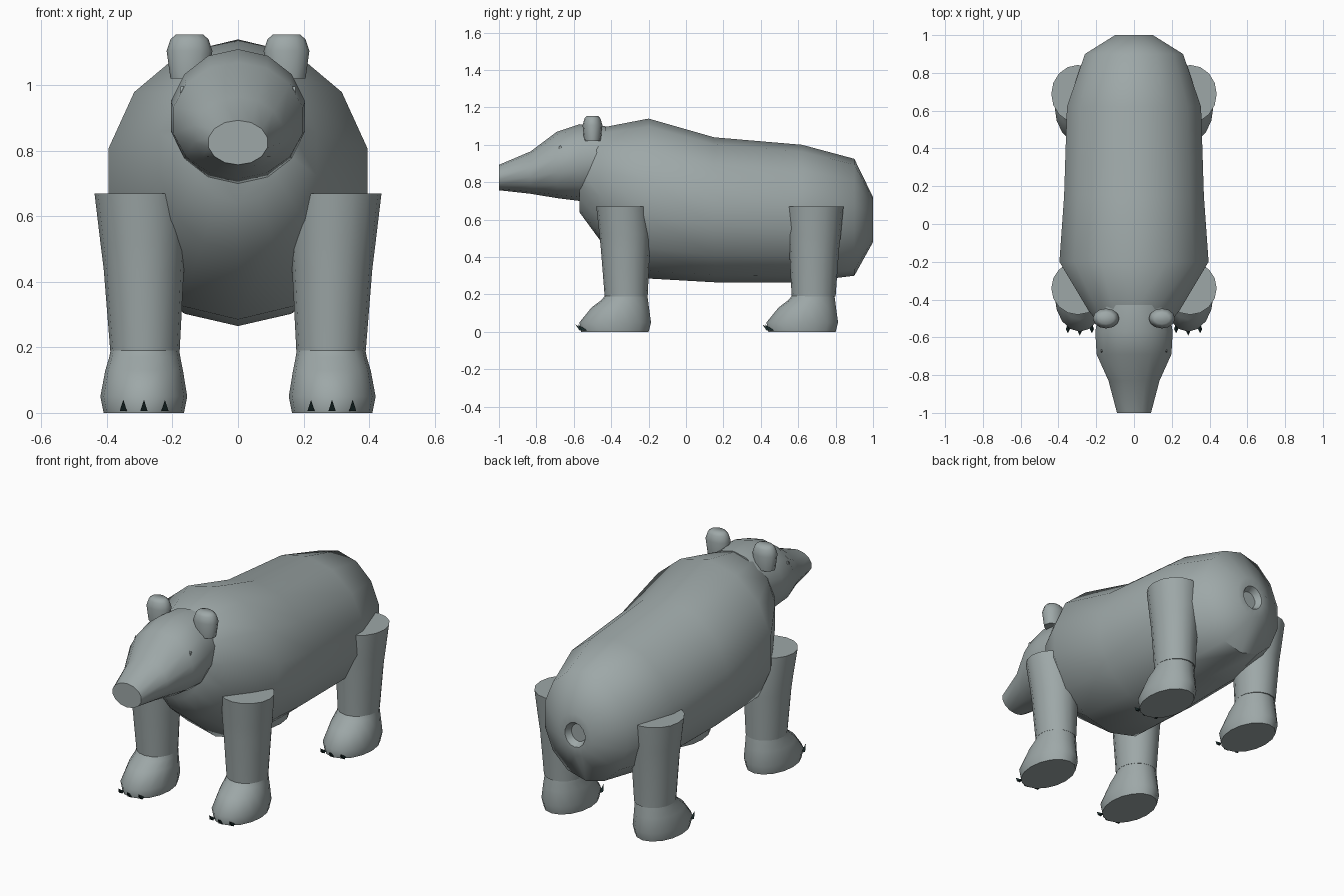
import bpy, math
from mathutils import Vector

if "Cube" in bpy.data.objects:
    bpy.data.objects.remove(bpy.data.objects["Cube"])


def material(name, rgb):
    m = bpy.data.materials.new(name)
    m.diffuse_color = (*rgb, 1)
    m.use_nodes = True
    m.node_tree.nodes["Principled BSDF"].inputs["Base Color"].default_value = m.diffuse_color
    return m


GREY = material("grey_hide", (0.34, 0.39, 0.39))
DARK = material("dark_claw", (0.01, 0.025, 0.025))


def finish(name, verts, faces, mat, angle=50):
    me = bpy.data.meshes.new(name)
    me.from_pydata(verts, [], faces)
    me.materials.append(mat)
    ob = bpy.data.objects.new(name, me)
    bpy.context.collection.objects.link(ob)
    bpy.ops.object.select_all(action='DESELECT')
    ob.select_set(True)
    bpy.context.view_layer.objects.active = ob
    # consistent outward normals
    bpy.ops.object.mode_set(mode='EDIT')
    bpy.ops.mesh.select_all(action='SELECT')
    bpy.ops.mesh.normals_make_consistent(inside=False)
    bpy.ops.object.mode_set(mode='OBJECT')
    if angle:
        bpy.ops.object.shade_smooth_by_angle(angle=math.radians(angle))
    return ob


def loft(name, rings, n, mat=GREY, angle=50):
    """Skin a list of closed rings of n points and cap both ends."""
    verts = [p for r in rings for p in r]
    faces = []
    for k in range(len(rings) - 1):
        for i in range(n):
            j = (i + 1) % n
            faces.append((k * n + i, k * n + j, (k + 1) * n + j, (k + 1) * n + i))
    faces.append(tuple(range(n)))
    faces.append(tuple(range((len(rings) - 1) * n, len(rings) * n)))
    return finish(name, verts, faces, mat, angle)


def ring_y(y, bottom, top, half_width, n=14):
    """Upright ring facing along y, with a point at the top."""
    c, rz = (top + bottom) / 2, (top - bottom) / 2
    rx = half_width / 0.975
    return [Vector((rx * math.sin(a), y, c + rz * math.cos(a)))
            for a in (2 * math.pi * i / n for i in range(n))]


def ring_z(z, x0, x1, y0, y1, n=16):
    """Level ring filling the given x and y range."""
    return [Vector(((x0 + x1) / 2 + (x1 - x0) / 2 * math.cos(a),
                    (y0 + y1) / 2 + (y1 - y0) / 2 * math.sin(a), z))
            for a in (2 * math.pi * i / n for i in range(n))]


# Body, ending in a small dimple at the rear
BODY = [(-0.57, 0.64, 1.03, 0.15), (-0.46, 0.49, 1.09, 0.24),
        (-0.20, 0.285, 1.14, 0.395), (0.15, 0.265, 1.04, 0.37),
        (0.62, 0.265, 1.00, 0.355), (0.90, 0.30, 0.925, 0.26),
        (1.00, 0.48, 0.72, 0.10), (1.00, 0.53, 0.67, 0.062),
        (0.965, 0.55, 0.65, 0.045)]
loft("body", [ring_y(*r) for r in BODY], 14)

# Head tapering to the snout
HEAD = [(-0.43, 0.74, 1.10, 0.18), (-0.57, 0.70, 1.11, 0.205),
        (-0.69, 0.715, 1.07, 0.198), (-0.83, 0.738, 0.965, 0.135),
        (-1.00, 0.757, 0.893, 0.09)]
loft("head", [ring_y(*r) for r in HEAD], 14)

# Ears: z, half width in x, half depth in y
EAR = [(1.02, 0.058, 0.044), (1.105, 0.07, 0.053),
       (1.14, 0.058, 0.043), (1.155, 0.042, 0.03)]

# Front leg and foot profiles: z, x range, y range
LEG = [(0.67, 0.157, 0.438, -0.48, -0.20), (0.52, 0.160, 0.42, -0.463, -0.19),
       (0.44, 0.165, 0.41, -0.455, -0.193), (0.19, 0.178, 0.39, -0.435, -0.205)]
HIND_LEG = [(0.67, 0.157, 0.438, -0.465, -0.158), (0.52, 0.160, 0.42, -0.455, -0.172),
            (0.44, 0.165, 0.41, -0.448, -0.182), (0.19, 0.178, 0.39, -0.435, -0.20)]
FOOT = [(0.195, 0.180, 0.388, -0.432, -0.207), (0.17, 0.176, 0.393, -0.452, -0.203),
        (0.13, 0.168, 0.405, -0.505, -0.198), (0.05, 0.155, 0.42, -0.57, -0.187),
        (0.0, 0.165, 0.41, -0.56, -0.20)]


def mirrored(rings, side):
    return [[Vector((p.x * side, p.y, p.z)) for p in r] for r in rings]


for side, label in ((-1, "left"), (1, "right")):
    ears = [ring_z(z, 0.148 - w, 0.148 + w, -0.5 - d, -0.5 + d, 12) for z, w, d in EAR]
    loft(label + "_ear", mirrored(ears, side), 12)

    # Small oval eye lying on the side of the head
    eye = [[Vector((0.172 + d, -0.672 + 0.008 * math.cos(a), 0.98 + 0.016 * math.sin(a)))
            for a in (2 * math.pi * i / 8 for i in range(8))] for d in (-0.02, 0.004)]
    loft(label + "_eye", mirrored(eye, side), 8)

    for place, dy, leg in (("front", 0.0, LEG), ("hind", 1.0, HIND_LEG)):
        for part, rows in (("leg", leg), ("foot", FOOT)):
            rings = [ring_z(z, a, b, c + dy, d + dy) for z, a, b, c, d in rows]
            loft(f"{label}_{place}_{part}", mirrored(rings, side), 16)
        # Three pointed claws on the toe edge
        for k, x in enumerate((0.223, 0.287, 0.35)):
            y = dy - (0.557 if k == 1 else 0.545)
            v = [(side * (x - 0.011), y - 0.012, 0.006), (side * (x + 0.011), y - 0.012, 0.006),
                 (side * x, y + 0.02, 0.006), (side * x, y - 0.034, 0.04)]
            finish(f"{label}_{place}_claw_{k + 1}", v,
                   [(0, 1, 2), (0, 1, 3), (1, 2, 3), (2, 0, 3)], DARK, 0)
